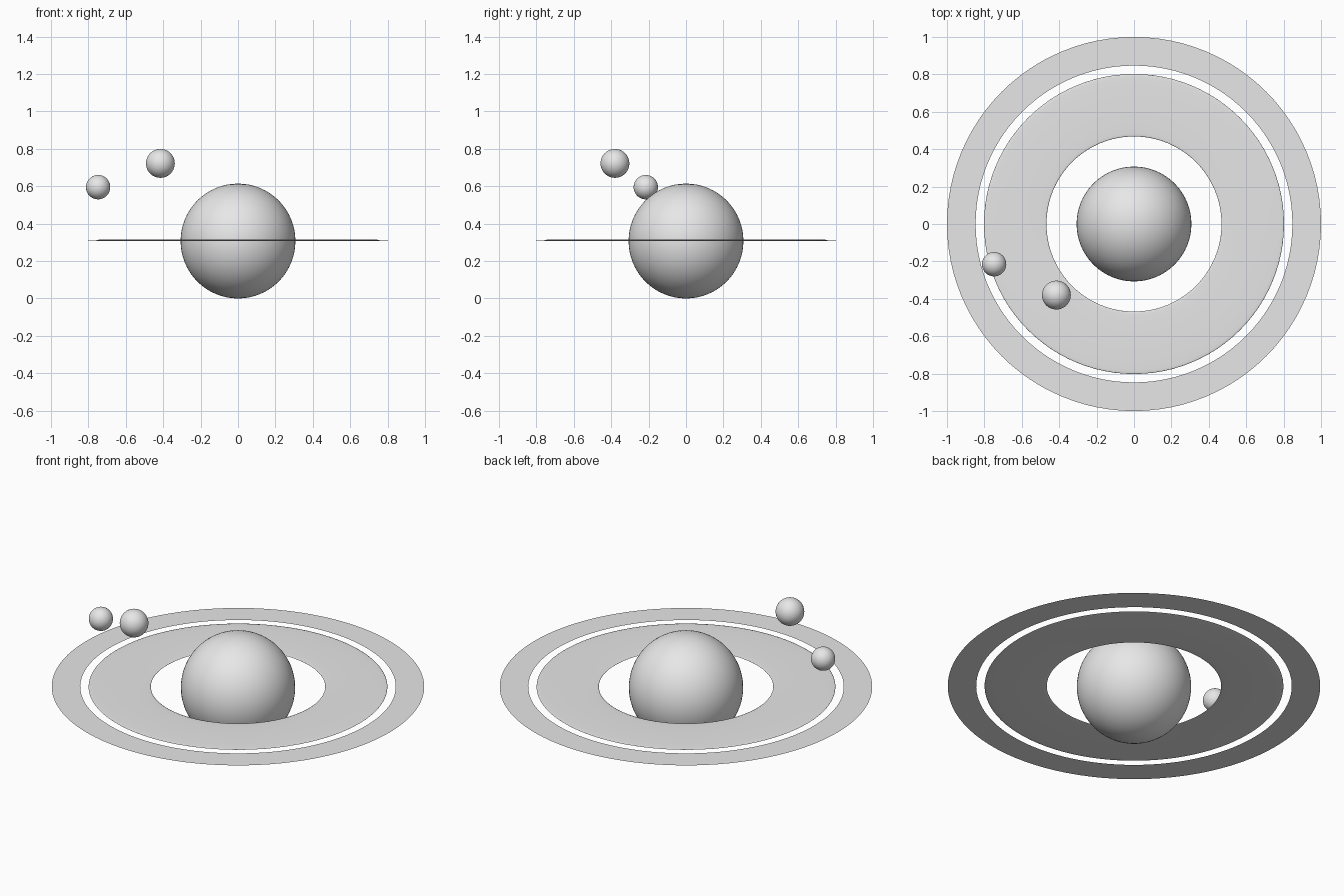
import bpy
import bmesh
import math

cube = bpy.data.objects.get("Cube")
if cube:
    bpy.data.objects.remove(cube, do_unlink=True)

CENTRE_Z = 0.307

grey = bpy.data.materials.new("light_grey")
grey.use_nodes = True
grey.diffuse_color = (0.8, 0.8, 0.8, 1)
grey.node_tree.nodes["Principled BSDF"].inputs["Base Color"].default_value = (0.8, 0.8, 0.8, 1)


def finish(name):
    obj = bpy.context.object
    obj.name = name
    obj.data.name = name
    obj.data.materials.append(grey)
    bpy.ops.object.shade_smooth()
    return obj


def ball(name, radius, location):
    bpy.ops.mesh.primitive_uv_sphere_add(segments=64, ring_count=32, radius=radius, location=location)
    return finish(name)


# Planet and its two moons
ball("planet", 0.307, (0, 0, CENTRE_Z))
ball("large_moon", 0.077, (-0.415, -0.38, 0.722))
ball("small_moon", 0.065, (-0.748, -0.215, 0.595))

# Inner ring: a torus flattened to a thin lens section
bpy.ops.mesh.primitive_torus_add(major_radius=0.635, minor_radius=0.167,
                                 major_segments=96, minor_segments=12,
                                 location=(0, 0, CENTRE_Z + 0.004))
inner_ring = finish("inner_ring")
inner_ring.scale.z = 0.024

# Outer ring: a flat sheet spun around the axis
bm = bmesh.new()
edge = [bm.verts.new((r, 0, 0)) for r in (0.847, 1.0)]
profile = bm.edges.new(edge)
bmesh.ops.spin(bm, geom=edge + [profile], cent=(0, 0, 0), axis=(0, 0, 1),
               angle=math.tau, steps=96, use_duplicate=False)
bmesh.ops.remove_doubles(bm, verts=bm.verts, dist=0.0001)
bmesh.ops.recalc_face_normals(bm, faces=bm.faces)
if sum(f.normal.z for f in bm.faces) < 0:
    bmesh.ops.reverse_faces(bm, faces=bm.faces)
mesh = bpy.data.meshes.new("outer_ring")
bm.to_mesh(mesh)
bm.free()
mesh.materials.append(grey)
outer_ring = bpy.data.objects.new("outer_ring", mesh)
outer_ring.location.z = CENTRE_Z + 0.004
bpy.context.collection.objects.link(outer_ring)
